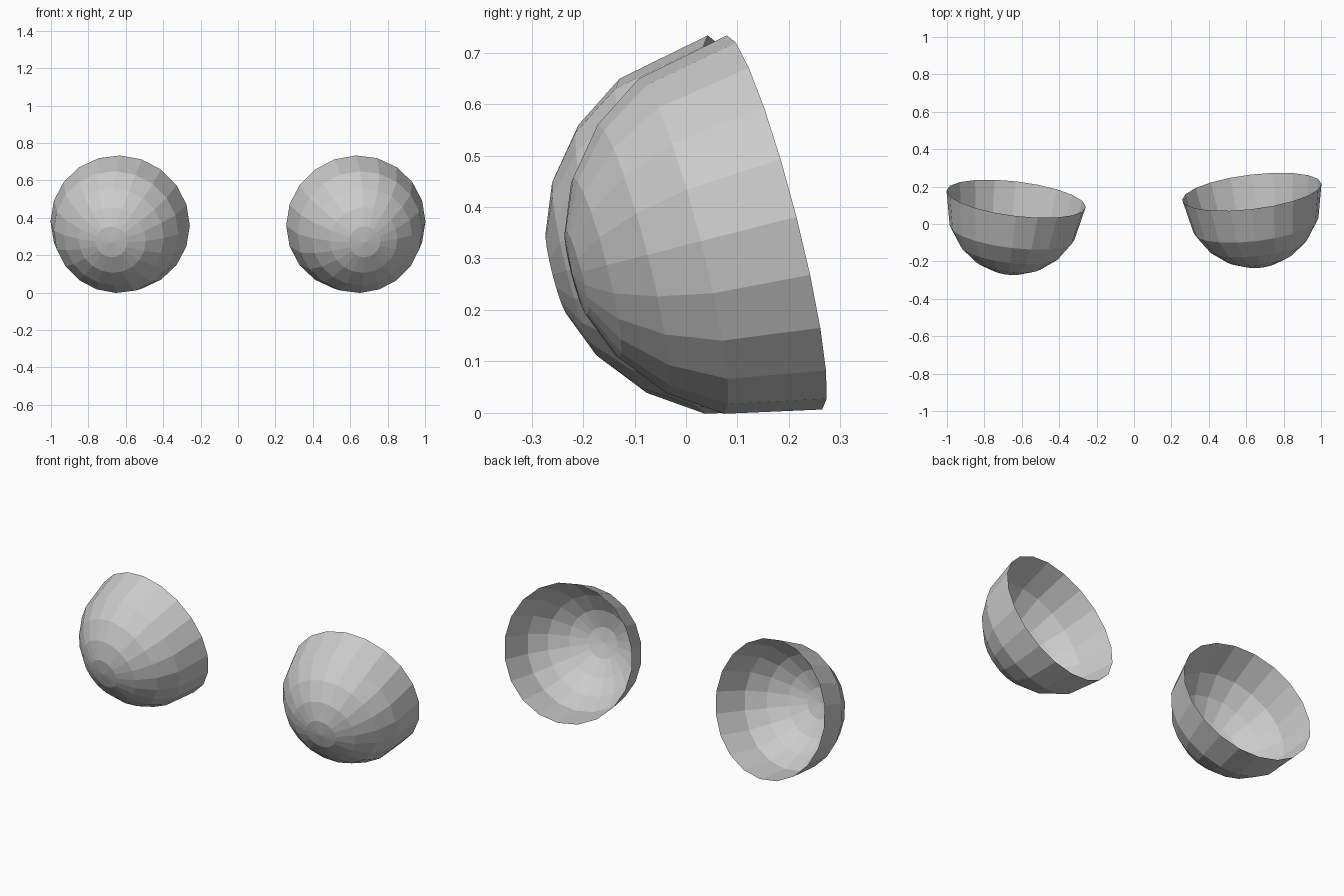
import bpy, bmesh, math
from mathutils import Vector

if "Cube" in bpy.data.objects:
    bpy.data.objects.remove(bpy.data.objects["Cube"])

SEGMENTS = 20
# (depth below rim, radius) from the rim towards the pole
PROFILE = [(0.0, 0.375), (0.188, 0.336), (0.288, 0.269), (0.36, 0.181), (0.4, 0.085)]
POLE_DEPTH = 0.409


def bowl(name, side, rim_y):
    """Open faceted bowl whose mouth faces back, up and slightly inward."""
    centre = Vector((side * 0.63, rim_y, 0.37))
    opening = Vector((-side * 0.122, 1.0, 0.255)).normalized()
    across = Vector((1, 0, 0))
    across = (across - across.dot(opening) * opening).normalized()
    up = across.cross(opening).normalized()

    bm = bmesh.new()
    rings = []
    for depth, radius in PROFILE:
        ring = []
        for i in range(SEGMENTS):
            a = 2 * math.pi * i / SEGMENTS
            ring.append(bm.verts.new(centre - opening * depth
                        + radius * (math.cos(a) * across + math.sin(a) * up)))
        rings.append(ring)
    pole = bm.verts.new(centre - opening * POLE_DEPTH)

    # bands of quads, closed by a triangle fan at the pole
    for i in range(SEGMENTS):
        j = (i + 1) % SEGMENTS
        for a, b in zip(rings, rings[1:]):
            bm.faces.new((a[i], a[j], b[j], b[i]))
        bm.faces.new((rings[-1][i], rings[-1][j], pole))

    # make the convex side the outside
    bm.normal_update()
    for f in bm.faces:
        if f.normal.dot(f.calc_center_median() - centre) < 0:
            f.normal_flip()

    mesh = bpy.data.meshes.new(name)
    bm.to_mesh(mesh)
    bm.free()
    obj = bpy.data.objects.new(name, mesh)
    bpy.context.collection.objects.link(obj)
    return obj


bowl("left_bowl", -1, 0.135)
bowl("right_bowl", 1, 0.172)
